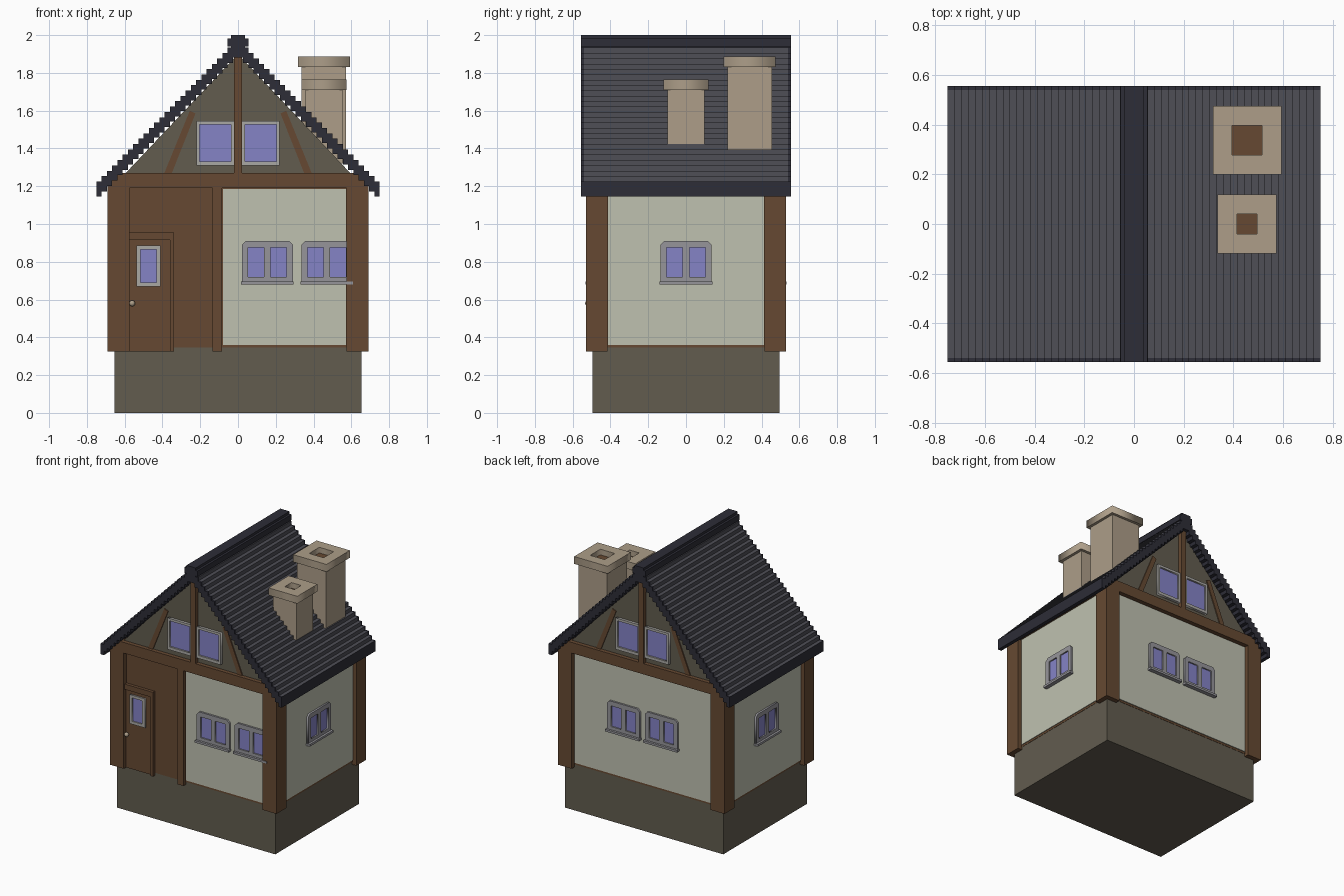
import bpy, bmesh
from math import radians
from mathutils import Matrix, Vector

cube = bpy.data.objects.get("Cube")
if cube:
    bpy.data.objects.remove(cube, do_unlink=True)


def material(name, hexcode):
    srgb = [int(hexcode[i:i + 2], 16) / 255 for i in (0, 2, 4)]
    col = [c / 12.92 if c < 0.04045 else ((c + 0.055) / 1.055) ** 2.4 for c in srgb] + [1]
    m = bpy.data.materials.new(name)
    m.use_nodes = True
    m.diffuse_color = col
    m.node_tree.nodes["Principled BSDF"].inputs["Base Color"].default_value = col
    return m


STONE = material("stone", "625c4f")
PLASTER = material("plaster", "bfc1b0")
TIMBER = material("timber", "664932")
TILE = material("roof tile", "4e4e56")
TRIM = material("dark roof trim", "2d2d37")
CHIMNEY = material("chimney clay", "ad9e89")
GLASS = material("glass", "8583c6")
FRAME = material("window frame", "96959a")
PALE = material("pale frame", "aaa8a4")

FLAT = Matrix.Identity(4)


def facing(angle):
    """Local x runs along the wall, y goes up, z points outward."""
    return Matrix.Rotation(radians(angle), 4, 'Z') @ Matrix.Rotation(radians(90), 4, 'X')


FRONT, EAST, BACK, WEST = (facing(a) for a in (0, 90, 180, -90))


def rect(x0, x1, y0, y1, cut=0):
    """Rectangle, optionally with clipped top corners."""
    if not cut:
        return [(x0, y0), (x1, y0), (x1, y1), (x0, y1)]
    return [(x0, y0), (x1, y0), (x1, y1 - cut), (x1 - cut, y1), (x0 + cut, y1), (x0, y1 - cut)]


def add_mesh(name, bm, mat, matrix):
    bmesh.ops.remove_doubles(bm, verts=bm.verts, dist=0.0001)
    bmesh.ops.transform(bm, matrix=matrix, verts=bm.verts)
    bmesh.ops.recalc_face_normals(bm, faces=bm.faces)
    me = bpy.data.meshes.new(name)
    bm.to_mesh(me)
    bm.free()
    me.materials.append(mat)
    ob = bpy.data.objects.new(name, me)
    bpy.context.collection.objects.link(ob)
    return ob


def slab(name, outline, lo, hi, mat, matrix=FLAT):
    """Extrude an outline from depth lo to depth hi."""
    bm = bmesh.new()
    face = bm.faces.new([bm.verts.new((x, y, lo)) for x, y in outline])
    ext = bmesh.ops.extrude_face_region(bm, geom=[face], use_keep_orig=True)
    verts = [g for g in ext["geom"] if isinstance(g, bmesh.types.BMVert)]
    bmesh.ops.translate(bm, verts=verts, vec=(0, 0, hi - lo))
    return add_mesh(name, bm, mat, matrix)


def pierced(name, loops, lo, hi, mat, matrix=FLAT):
    """Extrude an outline with holes, using a filled flat curve."""
    cu = bpy.data.curves.new(name + " outline", 'CURVE')
    cu.dimensions = '2D'
    cu.fill_mode = 'BOTH'
    cu.extrude = (hi - lo) / 2
    for loop in loops:
        sp = cu.splines.new('POLY')
        sp.points.add(len(loop) - 1)
        for p, (x, y) in zip(sp.points, loop):
            p.co = (x, y, 0, 1)
        sp.use_cyclic_u = True
    tmp = bpy.data.objects.new(name + " outline", cu)
    bpy.context.collection.objects.link(tmp)
    dg = bpy.context.evaluated_depsgraph_get()
    me = bpy.data.meshes.new_from_object(tmp.evaluated_get(dg))
    bm = bmesh.new()
    bm.from_mesh(me)
    bpy.data.objects.remove(tmp)
    bpy.data.curves.remove(cu)
    bpy.data.meshes.remove(me)
    return add_mesh(name, bm, mat, matrix @ Matrix.Translation((0, 0, (lo + hi) / 2)))


# Plinth and timber core
slab("plinth", rect(-0.655, 0.655, -0.495, 0.495), 0, 0.35, STONE)
slab("wall_core", rect(-0.657, 0.657, -0.497, 0.497), 0.345, 1.2, TIMBER)

# Plaster panels
slab("front_plaster", rect(-0.08, 0.572, 0.36, 1.185), 0.49, 0.503, PLASTER, FRONT)
slab("back_plaster", rect(-0.572, 0.572, 0.36, 1.185), 0.49, 0.503, PLASTER, BACK)
for side, m in (("left", EAST), ("right", WEST)):
    slab(side + "_plaster", rect(-0.412, 0.412, 0.36, 1.2), 0.65, 0.662, PLASTER, m)

# Corner posts and top beams
for sx in (-1, 1):
    for sy in (-1, 1):
        xs, ys = sorted((sx * 0.575, sx * 0.69)), sorted((sy * 0.415, sy * 0.53))
        slab("corner_post", rect(*xs, *ys), 0.325, 1.19, TIMBER)
    slab("side_beam", rect(*sorted((sx * 0.6, sx * 0.685)), -0.5, 0.5), 1.19, 1.24, TIMBER)


def casement(name, x, m, wall):
    """Two-pane window with clipped corners and a sill."""
    holes = [rect(x + s * 0.06 - 0.042, x + s * 0.06 + 0.042, 0.72, 0.875) for s in (-1, 1)]
    pierced(name + "_frame", [rect(x - 0.135, x + 0.135, 0.69, 0.91, 0.02)] + holes,
            wall - 0.005, wall + 0.014, FRAME, m)
    slab(name + "_glass", rect(x - 0.11, x + 0.11, 0.71, 0.885), wall - 0.005, wall + 0.004, GLASS, m)
    slab(name + "_sill", rect(x - 0.14, x + 0.14, 0.68, 0.696), wall - 0.005, wall + 0.03, FRAME, m)


for x in (0.155, 0.47):
    casement("front_window", x, FRONT, 0.503)
for x in (-0.157, 0.157):
    casement("back_window", x, BACK, 0.503)
casement("left_window", 0, EAST, 0.662)
casement("right_window", 0, WEST, 0.662)

# Gables with beam, king post, braces and attic windows
slab("gable_wall", [(-0.66, 1.2), (0.66, 1.2), (0, 1.9)], -0.5, 0.5, STONE, FRONT)
for side, m in (("front", FRONT), ("back", BACK)):
    slab(side + "_beam", rect(-0.69, 0.69, 1.19, 1.27), 0.45, 0.53, TIMBER, m)
    slab(side + "_king_post", rect(-0.02, 0.02, 1.27, 1.9), 0.49, 0.53, TIMBER, m)
    for s in (-1, 1):
        brace = [(s * 0.39, 1.27), (s * 0.35, 1.27), (s * 0.225, 1.585), (s * 0.255, 1.6)]
        slab(side + "_brace", brace, 0.495, 0.507, TIMBER, m)
        outer = rect(*sorted((s * 0.022, s * 0.22)), 1.31, 1.545)
        inner = rect(*sorted((s * 0.037, s * 0.203)), 1.332, 1.527)
        pierced(side + "_attic_frame", [outer, inner], 0.495, 0.52, PALE, m)
        slab(side + "_attic_glass", inner, 0.495, 0.507, GLASS, m)

# Door, its frame and the partition post
slab("partition_post", rect(-0.135, -0.085, 0.325, 1.19), 0.49, 0.525, TIMBER, FRONT)
slab("door", rect(-0.575, -0.36, 0.325, 0.915), 0.49, 0.503, TIMBER, FRONT)
slab("door_jamb", rect(-0.36, -0.34, 0.325, 0.955), 0.49, 0.52, TIMBER, FRONT)
slab("door_lintel", rect(-0.575, -0.36, 0.915, 0.955), 0.49, 0.52, TIMBER, FRONT)
pierced("door_window_frame", [rect(-0.537, -0.41, 0.668, 0.885), rect(-0.515, -0.432, 0.69, 0.865)],
        0.5, 0.515, PALE, FRONT)
slab("door_glass", rect(-0.52, -0.425, 0.68, 0.87), 0.5, 0.507, GLASS, FRONT)
bpy.ops.mesh.primitive_uv_sphere_add(segments=12, ring_count=8, radius=0.016, location=(-0.56, -0.518, 0.58))
knob = bpy.context.object
knob.name = "door_knob"
knob.data.materials.append(CHIMNEY)
bpy.ops.object.shade_smooth_by_angle()

# Stepped roof: tiled slopes with dark eaves and verges
STEPS, WIDTH, THICK = 27, 0.75, 0.08


def stair(s):
    top, low = [], []
    for i in range(STEPS):
        x0, x1 = i * WIDTH / STEPS, (i + 1) * WIDTH / STEPS
        z = 1.99 - 1.02 * x1
        top += [(s * x0, z), (s * x1, z)]
        low += [(s * x0, z - THICK), (s * x1, z - THICK)]
    return top + low[::-1]


for s, side in ((1, "left"), (-1, "right")):
    roof = slab(side + "_roof_slope", stair(s), -0.54, 0.54, TILE, FRONT)
    roof.data.materials.append(TRIM)
    for f in roof.data.polygons:
        riser = f.normal.x * s > 0.5 and f.center.z > 1.22
        f.material_index = 0 if f.normal.z > 0.5 or riser else 1
    for lo, hi in ((-0.555, -0.54), (0.54, 0.555)):
        slab(side + "_verge", stair(s), lo, hi, TRIM, FRONT)

# Ridge cap
half = [(0.038, 1.9), (0.038, 1.94), (0.055, 1.94), (0.055, 1.982), (0.038, 1.982), (0.038, 2.0)]
slab("ridge_cap", half + [(-x, z) for x, z in half[::-1]], -0.555, 0.555, TRIM, FRONT)


# Chimneys
def chimney(name, x, y, shaft, cap, hole, top):
    def square(r):
        return rect(x - r, x + r, y - r, y + r)
    slab(name + "_shaft", square(shaft), 1.32, top - 0.05, CHIMNEY)
    pierced(name + "_cap", [square(cap), square(hole)], top - 0.055, top, CHIMNEY)
    slab(name + "_flue", square(hole), top - 0.055, top - 0.042, TIMBER)


chimney("large_chimney", 0.455, 0.337, 0.118, 0.138, 0.06, 1.887)
chimney("small_chimney", 0.455, 0, 0.098, 0.119, 0.04, 1.765)
